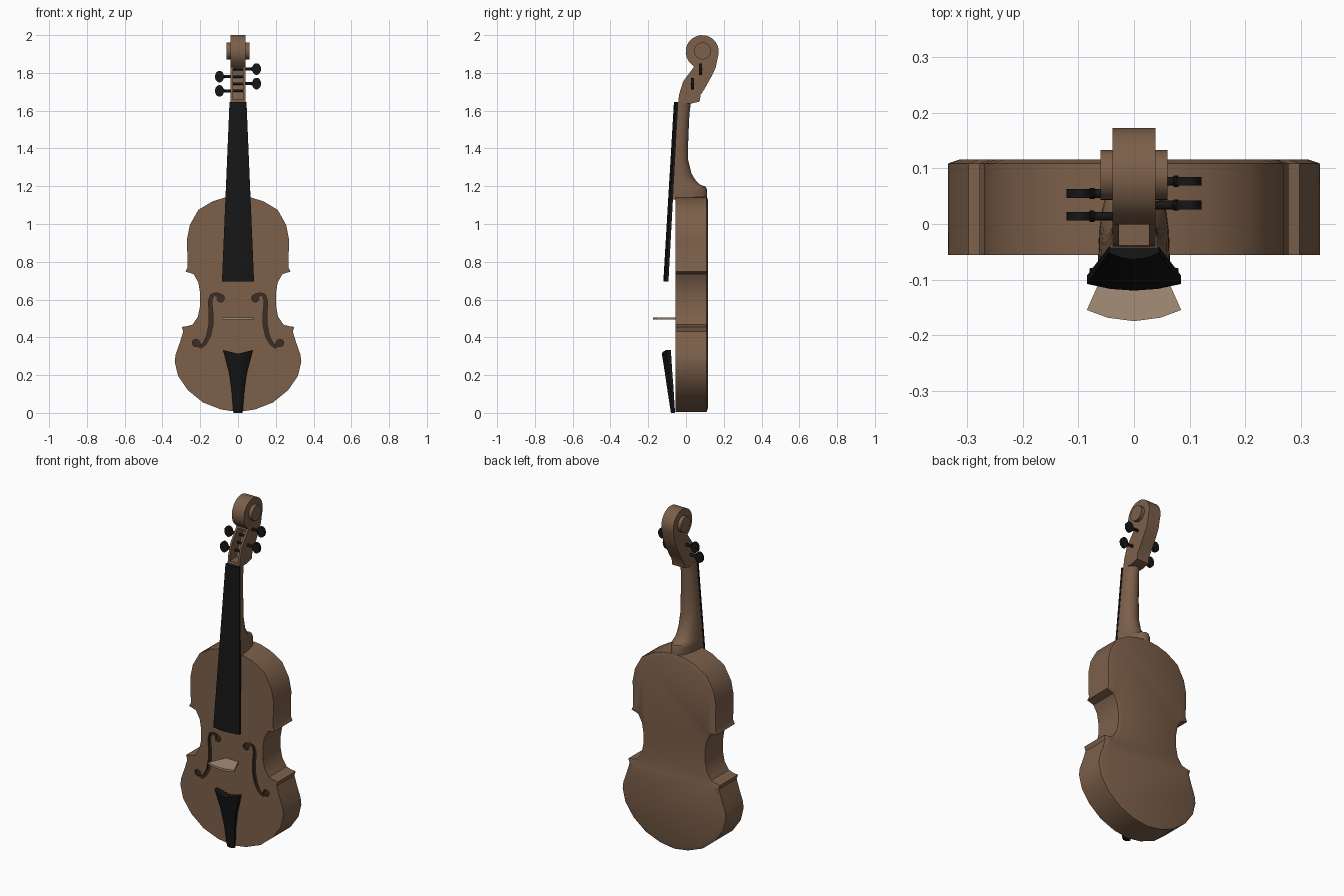
import bpy, bmesh, math
from mathutils import Vector

if "Cube" in bpy.data.objects:
    bpy.data.objects.remove(bpy.data.objects["Cube"])


def material(name, rgb):
    m = bpy.data.materials.new(name)
    m.diffuse_color = (*rgb, 1)
    m.use_nodes = True
    m.node_tree.nodes["Principled BSDF"].inputs["Base Color"].default_value = m.diffuse_color
    return m


WOOD = material("wood", (0.2, 0.115, 0.068))
BLACK = material("ebony", (0.008, 0.008, 0.008))
PALE = material("maple", (0.38, 0.27, 0.19))
DARK = material("dark_wood", (0.045, 0.026, 0.017))


def finish(name, bm, mat):
    bmesh.ops.recalc_face_normals(bm, faces=bm.faces)
    me = bpy.data.meshes.new(name)
    bm.to_mesh(me)
    bm.free()
    me.materials.append(mat)
    ob = bpy.data.objects.new(name, me)
    bpy.context.collection.objects.link(ob)
    return ob


def activate(ob):
    bpy.ops.object.select_all(action='DESELECT')
    ob.select_set(True)
    bpy.context.view_layer.objects.active = ob


def smooth(ob, deg=30):
    activate(ob)
    bpy.ops.object.shade_smooth_by_angle(angle=math.radians(deg))


def loft(name, rings, mat):
    """Skin a list of equal-length closed rings and cap both ends."""
    bm = bmesh.new()
    vs = [[bm.verts.new(p) for p in r] for r in rings]
    n = len(vs[0])
    for a, b in zip(vs, vs[1:]):
        for i in range(n):
            j = (i + 1) % n
            bm.faces.new((a[i], a[j], b[j], b[i]))
    bm.faces.new(vs[0])
    bm.faces.new(vs[-1])
    return finish(name, bm, mat)


def prism(name, pts, axis, lo, hi, mat):
    """Extrude a 2D profile along x, y or z."""
    place = {'x': lambda p, h: (h, p[0], p[1]),
             'y': lambda p, h: (p[0], h, p[1]),
             'z': lambda p, h: (p[0], p[1], h)}[axis]
    return loft(name, [[place(p, h) for p in pts] for h in (lo, hi)], mat)


def carve(ob, cutter):
    cutter.hide_render = True
    m = ob.modifiers.new("carve", 'BOOLEAN')
    m.operation, m.object, m.solver = 'DIFFERENCE', cutter, 'EXACT'
    m.material_mode = 'TRANSFER'
    activate(ob)
    bpy.ops.object.modifier_apply(modifier=m.name)
    bpy.data.objects.remove(cutter)


# Body: mirrored half outline, extruded, with a slightly domed back
half = [(0.07, 1.14), (0.135, 1.12), (0.21, 1.075), (0.255, 0.995), (0.27, 0.92),
        (0.267, 0.77), (0.278, 0.748), (0.235, 0.735), (0.21, 0.69), (0.2, 0.63),
        (0.2, 0.57), (0.212, 0.51), (0.24, 0.468), (0.265, 0.46), (0.298, 0.455), (0.29, 0.43),
        (0.307, 0.375), (0.33, 0.31), (0.335, 0.27), (0.317, 0.195), (0.265, 0.12),
        (0.185, 0.055), (0.09, 0.018)]
outline = [(0, 1.147)] + half + [(0, 0.005)] + [(-x, z) for x, z in reversed(half)]
body = prism("body", outline, 'y', -0.056, 0.109, WOOD)
bm = bmesh.new()
bm.from_mesh(body.data)
back = [f for f in bm.faces if f.normal.y > 0.9 and len(f.verts) > 4]
bmesh.ops.inset_region(bm, faces=back, thickness=0.02, use_even_offset=False)
for v in back[0].verts:
    v.co.y = 0.116
bm.to_mesh(body.data)
bm.free()

# F-holes: tapered ribbon with a round eye at each end
R = 0.02
top_eye, low_eye = Vector((0.092, 0.607)), Vector((0.222, 0.37))
d0, d1 = Vector((0.5, 0.87)), Vector((0.3, 0.95))
spine = [(top_eye + d0 * R * t, R * w) for t, w in
         ((-1, .15), (-.75, .66), (-.3, .95), (.3, .95), (.75, .6))]
spine += [(Vector(p), w) for p, w in
          (((0.122, 0.63), .006), ((0.138, 0.622), .008), ((0.148, 0.59), .009),
           ((0.143, 0.53), .010), ((0.143, 0.47), .011), ((0.155, 0.41), .010),
           ((0.175, 0.37), .009), ((0.196, 0.35), .007))]
spine += [(low_eye + Vector((0.87, 0.5)) * R * t, R * w) for t, w in
          ((-.75, .6), (-.3, .95), (.3, .95), (.75, .66), (1, .15))]
left, right = [], []
for i, (p, w) in enumerate(spine):
    t = spine[min(i + 1, len(spine) - 1)][0] - spine[max(i - 1, 0)][0]
    nrm = Vector((-t.y, t.x)).normalized() * w
    left.append(p + nrm)
    right.append(p - nrm)
f_hole = left + right[::-1]
for s in (1, -1):
    carve(body, prism("f_hole_cutter", [(s * p.x, p.y) for p in f_hole], 'y', -0.08, -0.042, DARK))
smooth(body)

# Neck: U-shaped sections flaring into the heel (z, back y, half width)
rings = []
for z, yb, w in ((1.13, 0.112, 0.065), (1.18, 0.112, 0.064), (1.197, 0.105, 0.063),
                 (1.208, 0.075, 0.062), (1.23, 0.052, 0.061), (1.265, 0.03, 0.06),
                 (1.34, 0.011, 0.056), (1.45, 0.012, 0.051), (1.58, 0.018, 0.045),
                 (1.645, 0.026, 0.042)):
    yf = -0.042 - 0.055 * (1.645 - z)
    rings.append([(w * math.cos(a), yf + (yb - yf) * math.sin(a) ** 0.8, z)
                  for a in (math.pi * k / 14 for k in range(14))] + [(-w, yf, z)])
smooth(loft("neck", rings, WOOD), 40)

# Pegbox and scroll: side profile with a round head, hollowed from the front
CY, CZ = 0.086, 1.912
profile = [(-0.041, 1.637), (-0.037, 1.685), (-0.015, 1.755), (0.018, 1.8), (0.042, 1.832)]
profile += [(CY + 0.088 * math.cos(math.radians(a)), CZ + 0.088 * math.sin(math.radians(a)))
            for a in range(232, -24, -15)]
profile += [(0.158, 1.83), (0.14, 1.79), (0.1, 1.718), (0.078, 1.685), (0.072, 1.648), (0.025, 1.637)]
pegbox = prism("pegbox_and_scroll", profile, 'x', -0.039, 0.039, WOOD)
carve(pegbox, prism("pegbox_cutter",
                    [(-0.1, 1.66), (0.025, 1.66), (0.045, 1.715), (0.085, 1.785),
                     (0.08, 1.825), (-0.1, 1.825)], 'x', -0.027, 0.027, WOOD))
smooth(pegbox)
eye = [(CY + 0.002 + 0.045 * math.cos(k * math.tau / 24), CZ + 0.004 + 0.045 * math.sin(k * math.tau / 24))
       for k in range(24)]
smooth(prism("scroll_eye", eye, 'x', -0.06, 0.06, WOOD))


# Fingerboard and tailpiece: arched cross sections
def arched(z, w, yb, ye, yc, dip=0):
    ym = ye + (yc - ye) * 0.75
    return [(x * w, y, z - dip * (1 - abs(x))) for x, y in
            ((-1, yb), (0, yb), (1, yb), (1, ye), (.5, ym), (0, yc), (-.5, ym), (-1, ye))]


smooth(loft("fingerboard", [arched(0.695, 0.085, -0.093, -0.108, -0.12),
                            arched(1.645, 0.045, -0.041, -0.052, -0.064)], BLACK))
smooth(loft("tailpiece", [arched(0.0, 0.024, -0.058, -0.068, -0.08),
                          arched(0.13, 0.035, -0.066, -0.082, -0.1),
                          arched(0.22, 0.05, -0.073, -0.092, -0.113),
                          arched(0.333, 0.08, -0.08, -0.105, -0.128, 0.02)], BLACK))

# Bridge: thin fan-shaped plate
prism("bridge", [(-0.04, -0.054), (0.04, -0.054), (0.085, -0.155), (0.047, -0.169), (0, -0.175),
                 (-0.047, -0.169), (-0.085, -0.155)], 'z', 0.494, 0.506, PALE)

# Pegs: shaft, collar and flat oval head revolved along x
for i, (s, y, z) in enumerate(((1, 0.077, 1.82), (-1, 0.055, 1.78),
                               (1, 0.034, 1.743), (-1, 0.014, 1.705))):
    rings = [[(s * x, y + r * math.cos(k * math.tau / 12), z + r * math.sin(k * math.tau / 12))
              for k in range(12)]
             for x, r in ((-0.036, .006), (0.05, .008), (0.07, .008), (0.072, .01), (0.08, .01))]
    smooth(loft(f"peg_shaft_{i + 1}", rings, BLACK))
    oval = [(s * 0.098 + 0.024 * math.cos(k * math.tau / 16), z + 0.031 * math.sin(k * math.tau / 16))
            for k in range(16)]
    smooth(prism(f"peg_head_{i + 1}", oval, 'y', y - 0.008, y + 0.008, BLACK))
